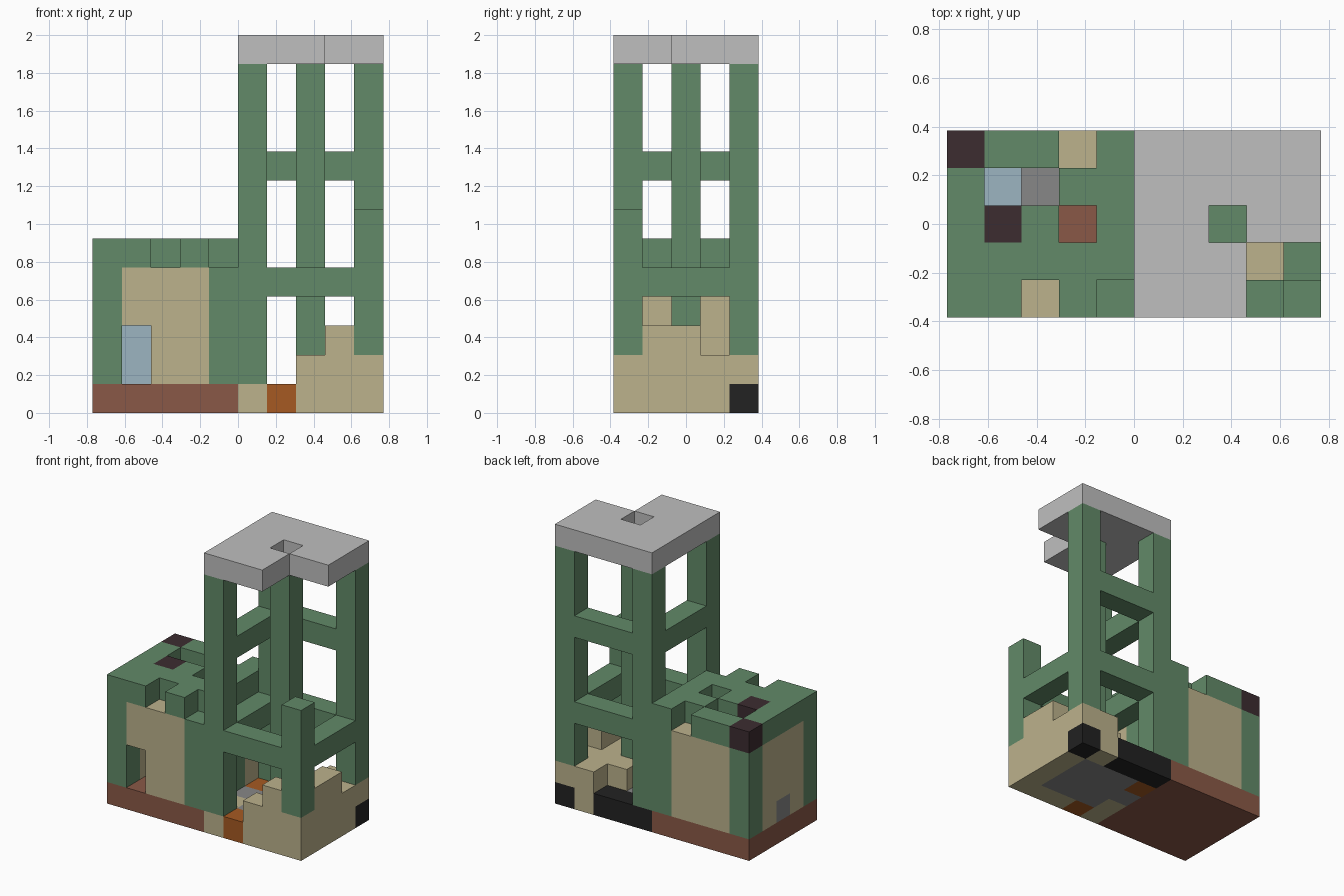
import bpy
import bmesh
from mathutils import Vector

cube = bpy.data.objects.get("Cube")
if cube:
    bpy.data.objects.remove(cube, do_unlink=True)

UNIT = 2 / 13                      # edge of one block
ORIGIN = Vector((-5, -2.5, 0))     # grid corner, in blocks

PALETTE = {
    "green": (98, 138, 104), "tan": (188, 178, 140), "brick_red": (138, 89, 71),
    "orange": (166, 90, 34), "black": (34, 34, 34), "dark_brown": (60, 44, 48),
    "pale_blue": (156, 181, 193), "light_grey": (191, 191, 191), "mid_grey": (135, 135, 135),
}


def linear(value):
    c = value / 255
    return c / 12.92 if c <= 0.04045 else ((c + 0.055) / 1.055) ** 2.4


materials = {}
for name, rgb in PALETTE.items():
    mat = bpy.data.materials.new(name)
    mat.use_nodes = True
    colour = (*map(linear, rgb), 1)
    mat.diffuse_color = colour
    mat.node_tree.nodes["Principled BSDF"].inputs["Base Color"].default_value = colour
    materials[name] = mat

cells = {}


def span(value):
    """A number is one block, a pair is a first and last block."""
    return range(value[0], value[1] + 1) if isinstance(value, tuple) else (value,)


def fill(part, colour, xs, ys, zs):
    for x in span(xs):
        for y in span(ys):
            for z in span(zs):
                cells[x, y, z] = (part, colour)


def carve(xs, ys, zs):
    for x in span(xs):
        for y in span(ys):
            for z in span(zs):
                cells.pop((x, y, z), None)


# House: floor, tan walls, green corner posts
fill("house_floor", "brick_red", (0, 4), (0, 4), 0)
fill("house_walls", "tan", (0, 4), (0, 4), (1, 4))
carve((1, 3), (1, 3), (1, 4))
for x in (0, 4):
    for y in (0, 4):
        fill("house_posts", "green", x, y, (1, 4))
fill("house_posts", "green", 4, 2, (1, 4))
fill("house_walls", "mid_grey", 0, 2, 1)
carve(1, 0, (1, 2))                # doorway

# House roof with worn gaps and two dark blocks
fill("house_roof", "green", (0, 4), (0, 4), 5)
for x, y in ((2, 0), (4, 0), (3, 2), (1, 3), (2, 3), (3, 4)):
    carve(x, y, 5)
fill("house_roof", "dark_brown", 0, 4, 5)
fill("house_roof", "dark_brown", 1, 2, 5)

# Furniture inside the house
fill("blue_cabinet", "pale_blue", 1, 3, (1, 2))
fill("grey_cabinet", "mid_grey", 2, 3, 1)

# Tower base
fill("tower_base", "tan", (5, 9), (0, 4), 0)
fill("tower_floor", "mid_grey", (6, 8), (1, 3), 0)
fill("tower_floor", "mid_grey", 5, 2, 0)
fill("tower_base", "black", (5, 7), 4, 0)
fill("tower_base", "black", 9, 4, 0)
fill("orange_step", "orange", 6, 0, 0)
fill("orange_step", "orange", 5, 3, 0)

# Low stepped wall around the tower
fill("stepped_wall", "tan", (7, 9), 0, 1)
fill("stepped_wall", "tan", (8, 9), (1, 4), 1)
fill("stepped_wall", "tan", 7, (2, 3), 1)
fill("stepped_wall", "tan", 8, 0, 2)
fill("stepped_wall", "tan", 9, (1, 2), 2)

# Tower columns and the short corner post
for x, y, bottom in ((5, 0, 1), (5, 4, 1), (9, 4, 2), (7, 2, 2)):
    fill("tower_columns", "green", x, y, (bottom, 11))
fill("short_post", "green", 9, 0, (2, 6))

# Tower beams: full lower ring, upper ring on back and house side only
for y in (0, 4):
    fill("tower_beams", "green", (6, 8), y, 4)
for x in (5, 9):
    fill("tower_beams", "green", x, (1, 3), 4)
fill("tower_beams", "green", (6, 8), 4, 8)
fill("tower_beams", "green", 5, (1, 3), 8)

# Tower roof slab with a missing corner and a hole
fill("tower_roof", "light_grey", (5, 9), (0, 4), 12)
carve((8, 9), (0, 1), 12)
carve(7, 2, 12)


def build_part(part):
    """Make one mesh of the exposed block faces of a part."""
    own = {cell: c for cell, (p, c) in cells.items() if p == part}
    slots = sorted(set(own.values()))
    bm = bmesh.new()
    for cell, colour in own.items():
        centre = Vector(cell) + Vector((0.5, 0.5, 0.5)) + ORIGIN
        for axis in range(3):
            for sign in (-1, 1):
                normal = Vector((0, 0, 0))
                normal[axis] = sign
                if tuple(int(a + b) for a, b in zip(cell, normal)) in cells:
                    continue
                u = Vector((0, 0, 0))
                u[(axis + 1) % 3] = 0.5
                v = normal.cross(u)
                mid = centre + normal / 2
                corners = (mid - u - v, mid + u - v, mid + u + v, mid - u + v)
                face = bm.faces.new([bm.verts.new(p * UNIT) for p in corners])
                face.material_index = slots.index(colour)
    bmesh.ops.remove_doubles(bm, verts=bm.verts, dist=UNIT / 100)
    mesh = bpy.data.meshes.new(part)
    bm.to_mesh(mesh)
    bm.free()
    for colour in slots:
        mesh.materials.append(materials[colour])
    bpy.context.collection.objects.link(bpy.data.objects.new(part, mesh))


for part in sorted({p for p, _ in cells.values()}):
    build_part(part)
